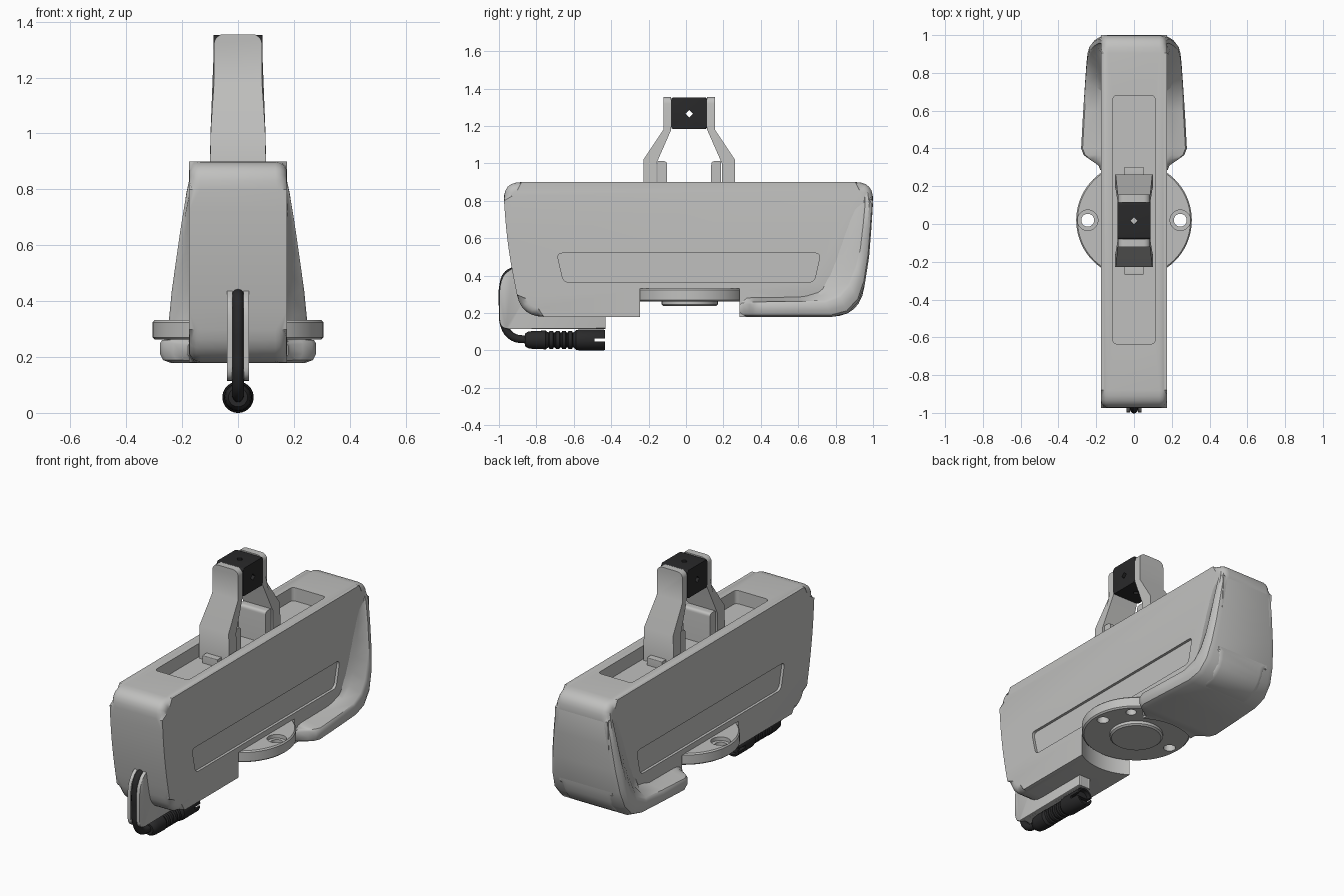
import bpy, bmesh, math
from mathutils import Matrix, Vector

if "Cube" in bpy.data.objects:
    bpy.data.objects.remove(bpy.data.objects["Cube"])


def material(name, rgb):
    m = bpy.data.materials.new(name)
    m.use_nodes = True
    m.diffuse_color = (*rgb, 1)
    node = next(n for n in m.node_tree.nodes if n.type == 'BSDF_PRINCIPLED')
    node.inputs["Base Color"].default_value = (*rgb, 1)
    return m


GREY = material("light grey plastic", (0.53, 0.53, 0.52))
BLACK = material("black rubber", (0.022, 0.022, 0.023))


def activate(ob):
    bpy.ops.object.select_all(action='DESELECT')
    ob.select_set(True)
    bpy.context.view_layer.objects.active = ob


def finish(bm, name, mat, smooth=True):
    bmesh.ops.recalc_face_normals(bm, faces=bm.faces[:])
    me = bpy.data.meshes.new(name)
    bm.to_mesh(me)
    bm.free()
    me.materials.append(mat)
    ob = bpy.data.objects.new(name, me)
    bpy.context.collection.objects.link(ob)
    if smooth:
        shade(ob)
    return ob


def shade(ob):
    activate(ob)
    bpy.ops.object.shade_smooth_by_angle(angle=math.radians(35))


def cut(ob, *cutters):
    """Subtract each cutter from ob, then remove the cutters."""
    for c in cutters:
        activate(ob)
        mod = ob.modifiers.new("cut", 'BOOLEAN')
        mod.operation, mod.solver, mod.object = 'DIFFERENCE', 'EXACT', c
        bpy.ops.object.modifier_apply(modifier=mod.name)
        bpy.data.objects.remove(c)
    shade(ob)


def rounded(corners, steps=6):
    """Polygon of (a, b, cut distance) with each corner rounded off."""
    out, n = [], len(corners)
    for i, (a, b, d) in enumerate(corners):
        p = Vector((a, b))
        if d == 0:
            out.append(p)
            continue
        ends = []
        for q in (corners[i - 1], corners[(i + 1) % n]):
            v = Vector(q[:2]) - p
            ends.append(p + v.normalized() * min(d, v.length * 0.49))
        for k in range(steps + 1):
            t = k / steps
            out.append(ends[0] * (1 - t) ** 2 + p * 2 * t * (1 - t) + ends[1] * t * t)
    return out


def prism(corners, lo, hi, axis='X', bevel=0, segments=3):
    """Extrude a polygon along X (points are y, z) or Z (points are x, y)."""
    bm = bmesh.new()
    place = (lambda p, h: (h, p.x, p.y)) if axis == 'X' else (lambda p, h: (p.x, p.y, h))
    pts = rounded(corners)
    ends = [[bm.verts.new(place(p, h)) for p in pts] for h in (lo, hi)]
    caps = [bm.faces.new(e) for e in ends]
    n = len(pts)
    for i in range(n):
        j = (i + 1) % n
        bm.faces.new((ends[0][i], ends[0][j], ends[1][j], ends[1][i]))
    if bevel:
        bmesh.ops.bevel(bm, geom=[e for f in caps for e in f.edges], offset=bevel,
                        segments=segments, profile=0.5, affect='EDGES')
    return bm


def rect(a0, a1, b0, b1, r=0):
    return [(a0, b0, r), (a1, b0, r), (a1, b1, r), (a0, b1, r)]


def cylinder(x, y, z, r, depth, segments=48, axis='Z'):
    bm = bmesh.new()
    m = Matrix.Translation((x, y, z))
    if axis == 'X':
        m = m @ Matrix.Rotation(math.pi / 2, 4, 'Y')
    bmesh.ops.create_cone(bm, cap_ends=True, segments=segments, radius1=r, radius2=r,
                          depth=depth, matrix=m)
    return finish(bm, "cutter", GREY, False)


def lathe(profile, matrix, name, mat, n=64):
    """Revolve (radius, height) points about the local z axis."""
    bm = bmesh.new()
    rings = [[bm.verts.new(matrix @ Vector((r * math.cos(k * math.tau / n),
                                            r * math.sin(k * math.tau / n), h)))
              for k in range(n)] for r, h in profile]
    for a, b in zip(rings, rings[1:]):
        for k in range(n):
            bm.faces.new((a[k], a[(k + 1) % n], b[(k + 1) % n], b[k]))
    bmesh.ops.remove_doubles(bm, verts=bm.verts[:], dist=1e-5)
    return finish(bm, name, mat)


def notch():
    return cylinder(0, 0.02, 0.18, 0.32, 0.30, 96)


# Main housing with top recess, side pockets and round notch for the base
body = finish(prism([(-0.98, 0.9, 0.1), (-0.955, 0.55, 0.2), (-0.88, 0.18, 0.12),
                     (0.93, 0.18, 0.16), (0.985, 0.55, 0.2), (1.005, 0.9, 0.1)],
                    -0.176, 0.176, bevel=0.042, segments=4), "housing", GREY)
recess = finish(prism(rect(-0.112, 0.112, -0.635, 0.68, 0.025), 0.82, 1.0, 'Z'), "cutter", GREY, False)
pocket = [(-0.655, 0.365, 0.03), (0.685, 0.365, 0.03), (0.72, 0.52, 0.03), (-0.69, 0.52, 0.03)]
sides = [finish(prism(pocket, s * 0.16, s * 0.3), "cutter", GREY, False) for s in (-1, 1)]
cut(body, recess, notch(), *sides)

# Flared rear foot: outer y, z, half width, rim y, z, inner y, z
stations = [
    (0.27, 0.179, 0.172, 0.27, 0.25, 0.27, 0.28), (0.31, 0.179, 0.188, 0.31, 0.255, 0.31, 0.285),
    (0.34, 0.179, 0.232, 0.34, 0.26, 0.34, 0.287), (0.365, 0.179, 0.266, 0.365, 0.26, 0.365, 0.288),
    (0.40, 0.179, 0.28, 0.40, 0.26, 0.40, 0.288), (0.60, 0.179, 0.269, 0.60, 0.262, 0.60, 0.29),
    (0.78, 0.179, 0.258, 0.74, 0.268, 0.70, 0.32), (0.865, 0.20, 0.252, 0.82, 0.30, 0.74, 0.40),
    (0.925, 0.265, 0.246, 0.87, 0.36, 0.77, 0.48), (0.957, 0.36, 0.237, 0.905, 0.45, 0.79, 0.55),
    (0.979, 0.50, 0.221, 0.925, 0.56, 0.81, 0.62), (0.991, 0.65, 0.203, 0.94, 0.68, 0.83, 0.69),
    (1.0, 0.79, 0.185, 0.95, 0.78, 0.86, 0.78), (0.985, 0.85, 0.172, 0.95, 0.84, 0.89, 0.84)]
bm = bmesh.new()
loops = []
for oy, oz, w, ry, rz, iy, iz in stations:
    o, r, i = Vector((oy, oz)), Vector((ry, rz)), Vector((iy, iz))
    half = [(0.165, i), (0.17 + 0.3 * (w - 0.17), i.lerp(r, 0.55)), (w - 0.008, r),
            (w, r.lerp(o, 0.15)), (w, r.lerp(o, 0.6)), (w - 0.012, r.lerp(o, 0.88)), (w - 0.04, o)]
    ring = half + [(-x, p) for x, p in reversed(half)]
    loops.append([bm.verts.new((x, p.x, p.y)) for x, p in ring])
for a, b in zip(loops, loops[1:]):
    for k in range(len(a)):
        j = (k + 1) % len(a)
        bm.faces.new((a[k], a[j], b[j], b[k]))
bm.faces.new(loops[0])
bm.faces.new(loops[-1])
foot = finish(bm, "rear_flare", GREY)
cut(foot, notch())

# Round mounting base with countersunk screw holes
base = lathe([(0, 0.237), (0.14, 0.237), (0.15, 0.245), (0.15, 0.262), (0.297, 0.262), (0.306, 0.27),
              (0.306, 0.324), (0.299, 0.332), (0, 0.332)],
             Matrix.Translation((0, 0.02, 0)), "mounting_base", GREY, 96)
holes = [cylinder(0.18, 0.19, 0.27, 0.03, 0.06)]
for s in (-1, 1):
    holes += [cylinder(s * 0.245, 0.02, 0.3, 0.034, 0.3), cylinder(s * 0.245, 0.02, 0.35, 0.054, 0.08)]
cut(base, *holes)

# Clamp arms, inner fins and latch tabs, mirrored about the clamp centre
CY = 0.017
arm = [(0.245, 0.81), (0.245, 1.02), (0.138, 1.18), (0.138, 1.355),
       (0.096, 1.355), (0.096, 1.18), (0.175, 1.0), (0.175, 0.81)]
for s, side in ((-1, "front"), (1, "rear")):
    bm = prism([(CY + s * d, z, 0) for d, z in arm], -1, 1)
    for v in bm.verts:
        t = min(max((v.co.z - 0.95) / 0.23, 0), 1)
        v.co.x *= 0.102 - 0.016 * t
    top = [e for e in bm.edges if all(v.co.z > 1.35 for v in e.verts)
           and abs(e.verts[0].co.x - e.verts[1].co.x) < 1e-4]
    bmesh.ops.bevel(bm, geom=top, offset=0.035, segments=5, profile=0.5, affect='EDGES')
    finish(bm, side + "_clamp_arm", GREY)
    fin = [(CY + s * d, z, r) for d, z, r in
           ((0.118, 0.81, 0), (0.118, 1.012, 0.02), (0.17, 1.012, 0.005), (0.17, 0.81, 0))]
    finish(prism(fin, -0.09, 0.09), side + "_inner_fin", GREY)
    y0, y1 = sorted((CY + s * 0.24, CY + s * 0.285))
    finish(prism(rect(y0, y1, 0.81, 0.865, 0.005), -0.05, 0.05), side + "_latch_tab", GREY)

# Rubber grip block between the arms, with small diamond holes
grip = finish(prism(rect(CY - 0.096, CY + 0.096, 1.184, 1.352, 0.012), -0.088, 0.088, bevel=0.006),
              "grip_block", BLACK)
cut(grip, cylinder(0, CY, 1.266, 0.02, 0.4, 4, 'X'), cylinder(0, CY, 1.266, 0.018, 0.4, 4))

# Cable guide: two cheeks around a narrower core
cheek = [(-0.43, 0.115, 0), (-0.43, 0.2, 0), (-0.85, 0.3, 0), (-0.85, 0.445, 0),
         (-0.92, 0.445, 0.02), (-0.997, 0.39, 0.1), (-0.997, 0.115, 0.05)]
for s, side in ((-1, "right"), (1, "left")):
    x0, x1 = sorted((s * 0.02, s * 0.04))
    finish(prism(cheek, x0, x1, bevel=0.004, segments=2), side + "_cable_guide", GREY)
finish(prism([(-0.43, 0.115, 0), (-0.43, 0.2, 0), (-0.85, 0.3, 0), (-0.85, 0.42, 0),
              (-0.91, 0.42, 0), (-0.965, 0.37, 0.05), (-0.965, 0.115, 0.03)], -0.022, 0.022),
       "cable_guide_core", GREY)

# Bent cable
curve = bpy.data.curves.new("cable", 'CURVE')
curve.dimensions, curve.bevel_depth, curve.bevel_resolution = '3D', 0.021, 4
curve.use_fill_caps = True
path = [(-0.91, 0.43), (-0.955, 0.405), (-0.978, 0.34), (-0.979, 0.22),
        (-0.97, 0.13), (-0.93, 0.075), (-0.84, 0.056)]
sp = curve.splines.new('BEZIER')
sp.bezier_points.add(len(path) - 1)
for bp, (y, z) in zip(sp.bezier_points, path):
    bp.co = (0, y, z)
    bp.handle_left_type = bp.handle_right_type = 'AUTO'
curve.materials.append(BLACK)
bpy.context.collection.objects.link(bpy.data.objects.new("cable", curve))

# Plug with ribbed strain relief and hollow rear socket
profile = [(0, -0.86), (0.034, -0.86), (0.044, -0.845), (0.048, -0.82), (0.05, -0.75), (0.042, -0.74)]
for k in range(4):
    y = -0.735 + k * 0.034
    profile += [(0.04, y), (0.048, y + 0.006), (0.048, y + 0.024), (0.04, y + 0.028)]
profile += [(0.042, -0.598), (0.053, -0.588), (0.056, -0.57), (0.056, -0.44), (0.052, -0.433),
            (0.042, -0.433), (0.042, -0.46), (0, -0.46)]
along_y = Matrix.Translation((0, 0, 0.056)) @ Matrix.Rotation(-math.pi / 2, 4, 'X')
plug = lathe(profile, along_y, "plug", BLACK, 40)
slot = finish(prism(rect(-0.49, -0.4, 0.047, 0.063), -0.1, 0.1), "cutter", BLACK, False)
cut(plug, slot)
